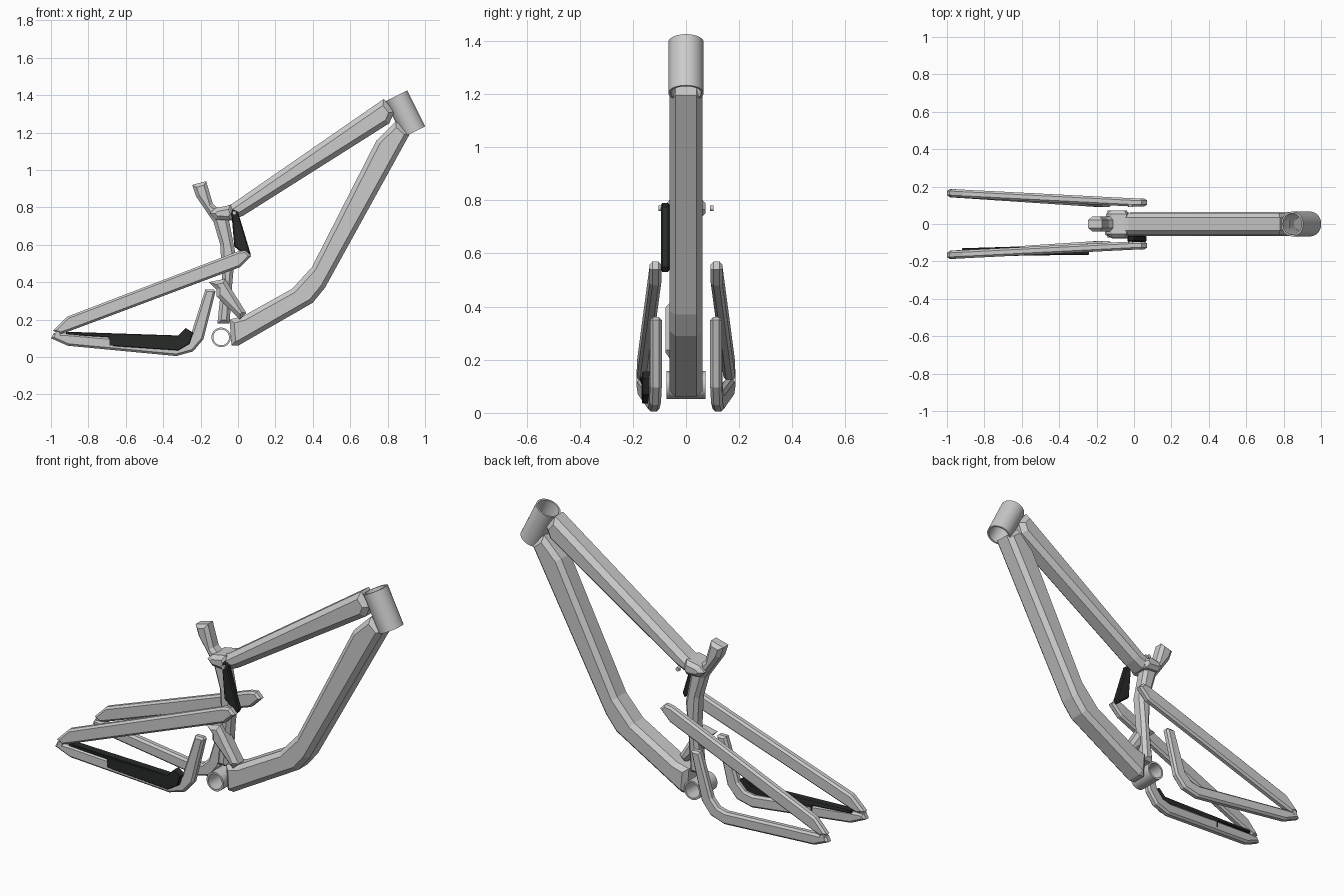
import bpy, bmesh, math
from mathutils import Matrix

if "Cube" in bpy.data.objects:
    bpy.data.objects.remove(bpy.data.objects["Cube"])

dark = bpy.data.materials.new("dark_rubber")
dark.diffuse_color = (0.02, 0.024, 0.021, 1)
dark.use_nodes = True
dark.node_tree.nodes["Principled BSDF"].inputs["Base Color"].default_value = dark.diffuse_color


def finish(bm, name, mat=None):
    bmesh.ops.recalc_face_normals(bm, faces=bm.faces[:])
    me = bpy.data.meshes.new(name)
    bm.to_mesh(me)
    bm.free()
    ob = bpy.data.objects.new(name, me)
    bpy.context.collection.objects.link(ob)
    if mat:
        me.materials.append(mat)
    return ob


def beam(name, outline, y0, y1, chamfer, place=None, mat=None):
    """Side outline (x, z) extruded from y0 to y1, rims chamfered, then y remapped."""
    bm = bmesh.new()
    a = [bm.verts.new((x, y0, z)) for x, z in outline]
    b = [bm.verts.new((x, y1, z)) for x, z in outline]
    caps = [bm.faces.new(a), bm.faces.new(b[::-1])]
    n = len(a)
    for i in range(n):
        j = (i + 1) % n
        bm.faces.new((a[j], a[i], b[i], b[j]))
    bmesh.ops.recalc_face_normals(bm, faces=bm.faces[:])
    rim = [e for f in caps for e in f.edges]
    bmesh.ops.bevel(bm, geom=rim, offset=chamfer, segments=1, profile=0.5, affect='EDGES')
    if place:
        for v in bm.verts:
            v.co.y = place(v.co.x, v.co.y)
        bmesh.ops.triangulate(bm, faces=[f for f in bm.faces if len(f.verts) > 4])
    return finish(bm, name, mat)


def tube(name, center, length, outer, inner, matrix, sides=40, mat=None):
    """Open pipe (inner > 0) or solid pin along the local z axis."""
    bm = bmesh.new()
    h = length / 2
    rings = []
    for r, z in ((outer, -h), (outer, h), (inner, h), (inner, -h)):
        if r > 0:
            rings.append([bm.verts.new((r * math.cos(t), r * math.sin(t), z))
                          for t in (2 * math.pi * i / sides for i in range(sides))])
    loops = len(rings) if inner > 0 else 1
    for k in range(loops):
        p, q = rings[k], rings[(k + 1) % len(rings)]
        for i in range(sides):
            j = (i + 1) % sides
            bm.faces.new((p[i], p[j], q[j], q[i]))
    if inner <= 0:
        bm.faces.new(rings[0])
        bm.faces.new(rings[1])
    bmesh.ops.transform(bm, matrix=Matrix.Translation(center) @ matrix, verts=bm.verts[:])
    ob = finish(bm, name, mat)
    bpy.ops.object.select_all(action='DESELECT')
    ob.select_set(True)
    bpy.context.view_layer.objects.active = ob
    bpy.ops.object.shade_smooth_by_angle(angle=math.radians(35))
    return ob


across = Matrix.Rotation(math.pi / 2, 4, 'X')

# Main triangle
tube("head_tube", (0.894, 0, 1.30), 0.215, 0.066, 0.057,
     Matrix.Rotation(-math.atan2(18, 36), 4, 'Y'))
beam("top_tube", [(0.78, 1.38), (0.835, 1.31), (0.81, 1.25), (0.03, 0.757), (-0.03, 0.73),
                  (-0.11, 0.74), (-0.11, 0.785), (-0.03, 0.82)], -0.06, 0.06, 0.026)
beam("top_tube_clamp", [(-0.15, 0.767), (-0.12, 0.797), (-0.04, 0.812), (-0.02, 0.765),
                        (-0.04, 0.73), (-0.12, 0.735)], -0.073, 0.073, 0.02)
beam("down_tube", [(0.845, 1.26), (0.92, 1.195), (0.465, 0.37), (0.40, 0.29), (0.0, 0.06),
                   (-0.035, 0.062), (-0.045, 0.20), (0.03, 0.22), (0.29, 0.365),
                   (0.395, 0.48), (0.74, 1.157)], -0.063, 0.063, 0.024)
beam("seat_tube", [(-0.245, 0.92), (-0.17, 0.94), (-0.135, 0.82), (-0.05, 0.74), (-0.015, 0.56),
                   (-0.03, 0.40), (-0.045, 0.18), (-0.11, 0.18), (-0.085, 0.42),
                   (-0.095, 0.60), (-0.13, 0.72), (-0.225, 0.86)], -0.04, 0.04, 0.018)
tube("bottom_bracket", (-0.09, 0, 0.105), 0.146, 0.052, 0.042, across)

# Lower pivot link beside the seat tube
beam("lower_link", [(-0.155, 0.40), (-0.07, 0.418), (0.045, 0.235), (0.01, 0.20),
                    (-0.115, 0.325), (-0.115, 0.36)], -0.078, 0.01, 0.02)

# Shock link on the near side
beam("shock_link", [(-0.03, 0.79), (0.0, 0.775), (0.068, 0.55), (0.055, 0.53),
                    (-0.02, 0.59), (-0.035, 0.77)], -0.095, -0.062, 0.006, mat=dark)

# Rear stays, flaring outward to the back, mirrored on both sides
seat_stay = [(-0.99, 0.14), (-0.915, 0.215), (0.0, 0.565), (0.04, 0.57), (0.07, 0.54),
             (0.01, 0.48), (-0.91, 0.135), (-0.95, 0.122)]
chain_stay = [(-0.985, 0.128), (-1.0, 0.10), (-0.91, 0.06), (-0.33, 0.005), (-0.24, 0.03),
              (-0.185, 0.095), (-0.12, 0.35), (-0.13, 0.36), (-0.175, 0.36), (-0.25, 0.125),
              (-0.29, 0.085), (-0.34, 0.075), (-0.91, 0.125)]
for side, tag in ((-1, "near"), (1, "far")):
    beam("seat_stay_" + tag, seat_stay, -0.022, 0.022, 0.011,
         lambda x, y: side * (0.115 + max(0, -x) * 0.051 + y))
    beam("chain_stay_" + tag, chain_stay, -0.022, 0.022, 0.011,
         lambda x, y: side * (0.113 + max(0, -0.2 - x) * 0.066 + y))
    tube("rear_pivot_pin_" + tag, (-0.965, side * 0.168, 0.122), 0.036, 0.014, 0, across, 16)
    tube("link_pin_" + tag, (-0.02, side * 0.097, 0.77), 0.014, 0.011, 0, across, 16)

# Chain guard wrapped over the near chain stay
beam("chain_guard", [(-0.92, 0.135), (-0.32, 0.115), (-0.28, 0.155), (-0.24, 0.13),
                     (-0.26, 0.07), (-0.32, 0.035), (-0.69, 0.06), (-0.69, 0.105),
                     (-0.92, 0.12)], -0.165, -0.12, 0.003,
     lambda x, y: y - max(0, -0.6 - x) * 0.03, mat=dark)
